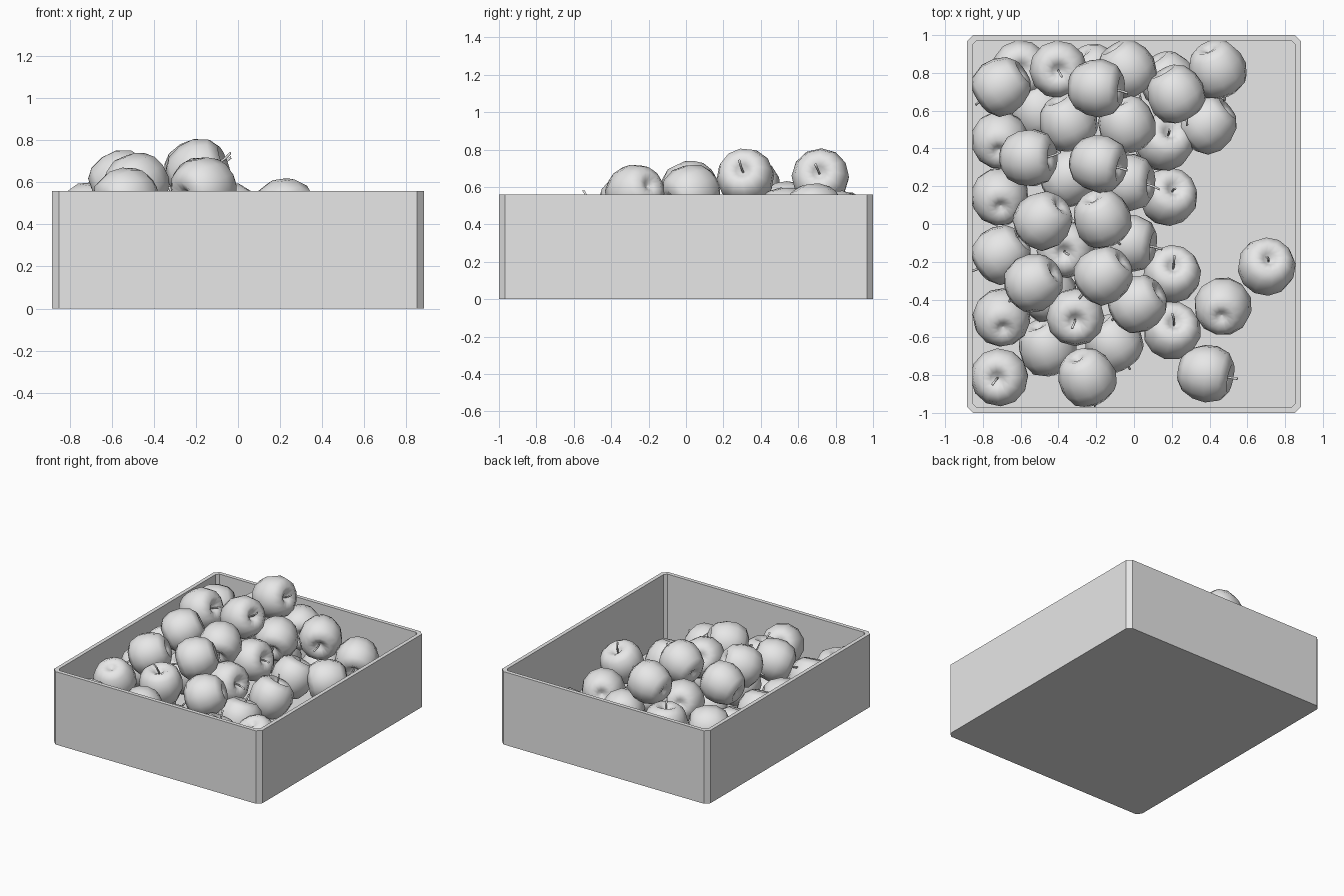
import bpy, bmesh, math, random
from mathutils import Vector, Matrix

cube = bpy.data.objects.get("Cube")
if cube:
    bpy.data.objects.remove(cube, do_unlink=True)
random.seed(4)

grey = bpy.data.materials.new("plain_grey")
grey.use_nodes = True
grey.diffuse_color = (0.8, 0.8, 0.8, 1)
grey.node_tree.nodes["Principled BSDF"].inputs["Base Color"].default_value = (0.8, 0.8, 0.8, 1)


def loft(bm, rings):
    """Skin a series of equal-length point rings and cap both ends."""
    rows = [[bm.verts.new(p) for p in ring] for ring in rings]
    for low, high in zip(rows, rows[1:]):
        n = len(low)
        for i in range(n):
            j = (i + 1) % n
            bm.faces.new((low[i], low[j], high[j], high[i]))
    bm.faces.new(rows[0][::-1])
    bm.faces.new(rows[-1])


def finish(bm, name, smooth):
    bmesh.ops.recalc_face_normals(bm, faces=bm.faces)
    mesh = bpy.data.meshes.new(name)
    for face in bm.faces:
        face.smooth = smooth
    bm.to_mesh(mesh)
    bm.free()
    mesh.materials.append(grey)
    return mesh


def add(name, mesh, matrix=Matrix()):
    obj = bpy.data.objects.new(name, mesh)
    obj.matrix_world = matrix
    bpy.context.collection.objects.link(obj)


def circle(radius, z, sides, shift=0):
    turn = math.tau / sides
    return [(radius * math.cos(i * turn) + shift, radius * math.sin(i * turn), z)
            for i in range(sides)]


def chamfered_rectangle(hx, hy, cut, z):
    quarter = [(hx, hy - cut), (hx - cut, hy)]
    ring = []
    for sx, sy in ((1, 1), (-1, 1), (-1, -1), (1, -1)):
        pair = quarter if sx == sy else quarter[::-1]
        ring += [(sx * x, sy * y, z) for x, y in pair]
    return ring


# Open crate with chamfered corners
bm = bmesh.new()
loft(bm, [chamfered_rectangle(0.885, 1, 0.033, 0),
          chamfered_rectangle(0.885, 1, 0.033, 0.56),
          chamfered_rectangle(0.855, 0.97, 0.02, 0.56),
          chamfered_rectangle(0.855, 0.97, 0.02, 0.03)])
add("crate", finish(bm, "crate", False))

# Apple body with a hollow at each end
profile = [(0.004, -0.105), (0.03, -0.125), (0.07, -0.138), (0.115, -0.105),
           (0.146, -0.04), (0.154, 0.03), (0.13, 0.1), (0.08, 0.136),
           (0.035, 0.115), (0.004, 0.08)]
bm = bmesh.new()
loft(bm, [circle(r, z, 12) for r, z in profile])
apple_mesh = finish(bm, "apple", True)

# Thin bent stem
bm = bmesh.new()
loft(bm, [circle(0.005 + 0.002 * t, 0.07 + 0.11 * t, 6, 0.03 * t * t)
          for t in (0, 0.35, 0.7, 1)])
stem_mesh = finish(bm, "stem", True)

# Apples grouped by the way their stems point
groups = [
    ("stem_raised", (0.2, 0.45, 0.85),
     [(0.7, -0.23, 0.2), (0.2, -0.27, 0.2), (0.18, 0.14, 0.2),
      (0.2, -0.57, 0.19), (0.16, 0.43, 0.24)]),
    ("upright", (-0.1, -0.1, 1),
     [(-0.71, -0.81, 0.3), (-0.31, -0.49, 0.41), (-0.36, -0.13, 0.35),
      (-0.6, 0.82, 0.2), (-0.4, 0.82, 0.43)]),
    ("upturned", (0.05, 0.4, -0.9),
     [(0.47, -0.44, 0.2), (-0.71, 0.14, 0.35), (-0.7, -0.5, 0.35),
      (-0.71, 0.44, 0.33)]),
    ("turned_left", (0.9, -0.1, 0.3),
     [(-0.19, 0.32, 0.65), (-0.04, 0.22, 0.4), (0.38, -0.79, 0.2),
      (-0.2, 0.72, 0.65), (-0.03, -0.1, 0.35), (-0.56, 0.35, 0.6)]),
    ("turned_right", (-0.7, -0.5, -0.3),
     [(-0.7, 0.73, 0.45), (0.02, -0.42, 0.39), (-0.16, -0.27, 0.57),
      (-0.53, -0.31, 0.52), (-0.7, -0.16, 0.32), (0.39, 0.53, 0.24),
      (-0.34, 0.25, 0.32), (-0.48, 0.02, 0.59)]),
    ("turned_front", (0.4, -0.8, -0.3),
     [(-0.25, -0.81, 0.37), (0.22, 0.69, 0.47), (0.44, 0.82, 0.31),
      (-0.35, 0.54, 0.48), (-0.04, 0.53, 0.45), (-0.17, 0.03, 0.57),
      (-0.04, 0.82, 0.43), (-0.11, -0.63, 0.2), (-0.46, -0.65, 0.19),
      (-0.21, 0.8, 0.2), (0.18, 0.76, 0.19), (-0.46, -0.36, 0.2),
      (-0.5, 0.6, 0.2)]),
]
for label, axis, spots in groups:
    for spot in spots:
        wobble = Vector([random.uniform(-0.12, 0.12) for _ in range(3)])
        tilt = (Vector(axis) + wobble).to_track_quat("Z", "Y").to_matrix().to_4x4()
        spin = Matrix.Rotation(random.uniform(0, math.tau), 4, "Z")
        place = Matrix.Translation(spot) @ tilt @ spin
        add("apple_" + label, apple_mesh, place)
        add("stem_" + label, stem_mesh, place)
